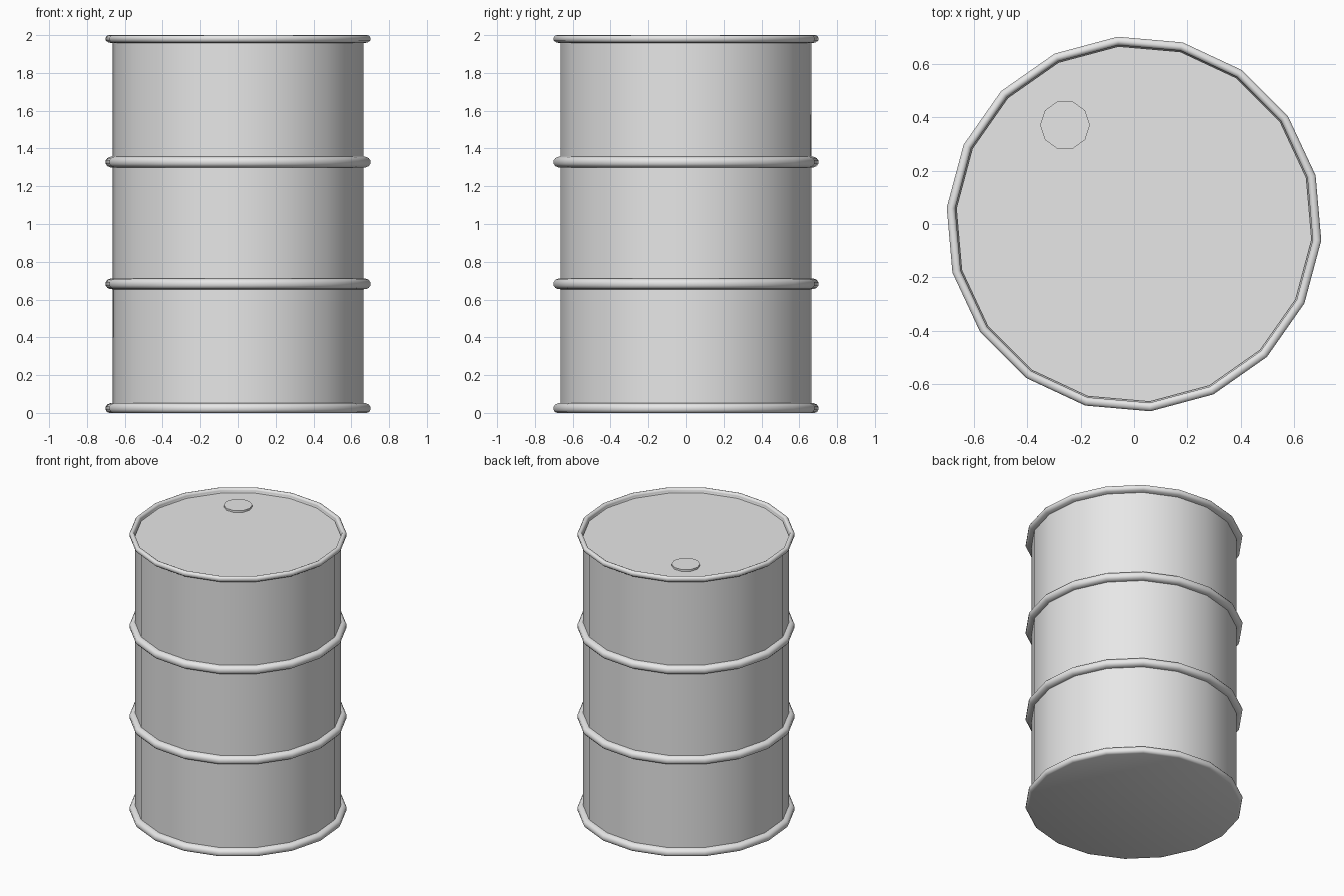
import bpy
import bmesh
from math import cos, sin, pi, radians

if "Cube" in bpy.data.objects:
    bpy.data.objects.remove(bpy.data.objects["Cube"], do_unlink=True)

steel = bpy.data.materials.new("grey_steel")
steel.use_nodes = True
GREY = (0.8, 0.8, 0.8, 1)
steel.diffuse_color = GREY
steel.node_tree.nodes["Principled BSDF"].inputs["Base Color"].default_value = GREY


def lathe(name, profile, sides=18, turn=-5, centre=(0, 0), closed=False, angle=35):
    """Revolve (radius, height) points; open profiles get flat end caps."""
    bm = bmesh.new()
    rings = []
    for r, z in profile:
        ring = []
        for i in range(sides):
            a = radians(turn) + 2 * pi * i / sides
            ring.append(bm.verts.new((r * cos(a), r * sin(a), z)))
        rings.append(ring)
    pairs = list(zip(rings, rings[1:]))
    if closed:
        pairs.append((rings[-1], rings[0]))
    else:
        bm.faces.new(rings[0])
        bm.faces.new(rings[-1])
    for low, high in pairs:
        for i in range(sides):
            j = (i + 1) % sides
            bm.faces.new((low[i], low[j], high[j], high[i]))
    bmesh.ops.recalc_face_normals(bm, faces=bm.faces)
    mesh = bpy.data.meshes.new(name)
    bm.to_mesh(mesh)
    bm.free()
    mesh.materials.append(steel)
    obj = bpy.data.objects.new(name, mesh)
    bpy.context.collection.objects.link(obj)
    obj.location = (*centre, 0)
    bpy.ops.object.select_all(action="DESELECT")
    obj.select_set(True)
    bpy.context.view_layer.objects.active = obj
    bpy.ops.object.shade_smooth_by_angle(angle=radians(angle))
    return obj


WALL, OUTER, LID = 0.667, 0.703, 1.97

# Drum wall with the recessed lid
lathe("drum_body", [(WALL, 0.01), (WALL, LID)])

# Two raised hoops around the wall
for name, z in (("lower_hoop", 0.683), ("upper_hoop", 1.328)):
    half = [(WALL - 0.01, 0.029), (WALL + 0.012, 0.028), (0.694, 0.022), (OUTER, 0.01)]
    profile = [(r, z - h) for r, h in half] + [(r, z + h) for r, h in reversed(half)]
    lathe(name, profile, closed=True, angle=60)

# Bottom rim with its flat base
lathe("bottom_rim", [(0.685, 0), (0.697, 0.005), (OUTER, 0.016), (OUTER, 0.034),
                     (0.694, 0.045), (WALL + 0.012, 0.052), (WALL - 0.01, 0.053)], angle=50)

# Top rim standing above the lid
lathe("top_rim", [(WALL - 0.005, 1.957), (0.69, 1.961), (OUTER, 1.972), (OUTER, 1.988),
                  (0.697, 1.997), (0.685, 2.0), (0.675, 1.996), (0.671, 1.985),
                  (0.671, 1.965)], closed=True, angle=60)

# Filler cap on the lid
lathe("filler_cap", [(0.093, LID - 0.01), (0.093, LID + 0.013)],
      sides=10, turn=0, centre=(-0.258, 0.37), angle=40)
